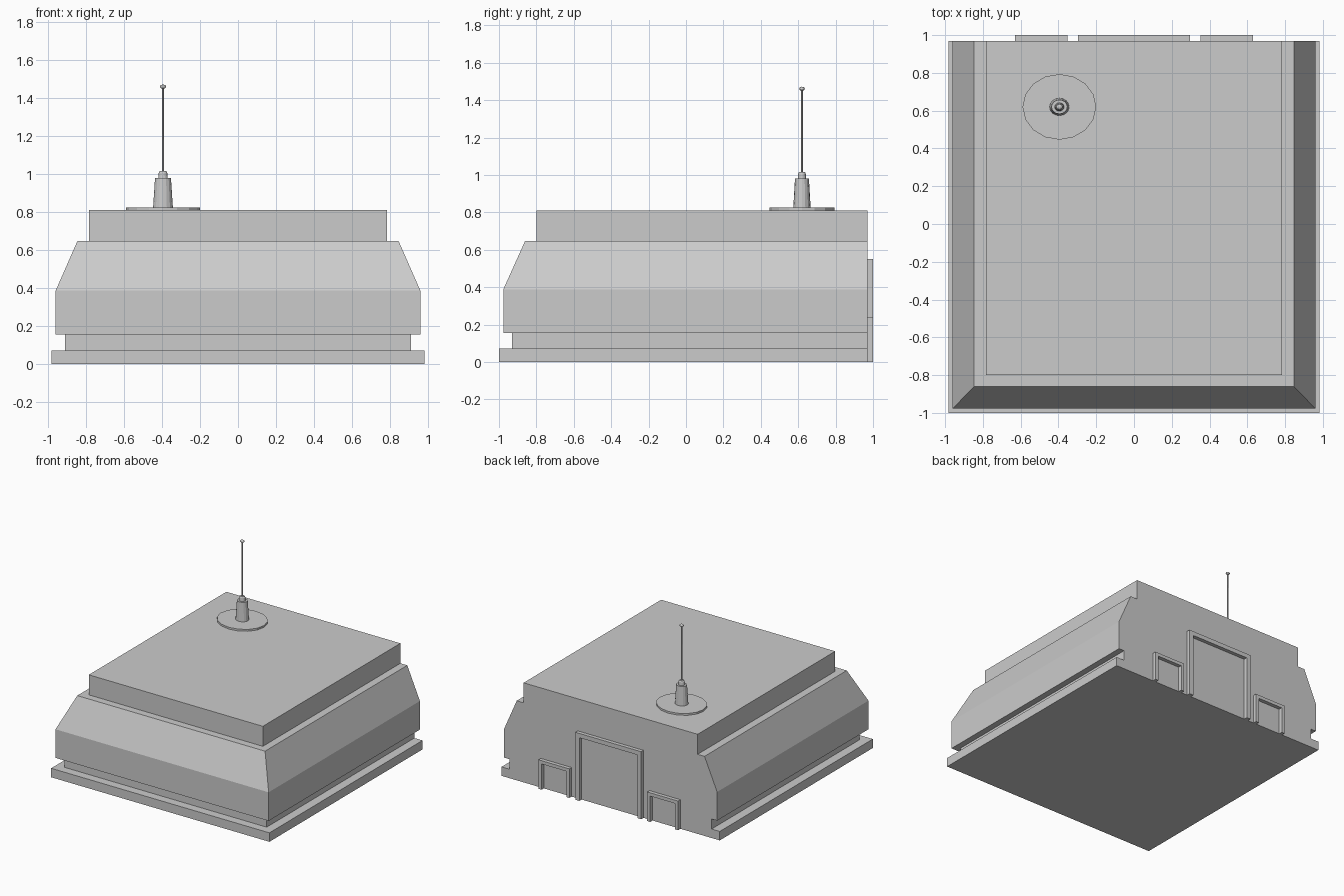
import bpy, bmesh, math
from mathutils import Matrix

if "Cube" in bpy.data.objects:
    bpy.data.objects.remove(bpy.data.objects["Cube"])

BACK = 0.97


def finish(name, bm):
    bmesh.ops.recalc_face_normals(bm, faces=bm.faces[:])
    me = bpy.data.meshes.new(name)
    bm.to_mesh(me)
    bm.free()
    ob = bpy.data.objects.new(name, me)
    bpy.context.collection.objects.link(ob)
    return ob


def building():
    # stepped profile: half width, front y, z; the back stays a flat wall
    prof = [(0.983, -1.0, 0), (0.983, -1.0, 0.073), (0.91, -0.93, 0.073),
            (0.91, -0.93, 0.155), (0.96, -0.977, 0.155), (0.96, -0.977, 0.388),
            (0.846, -0.86, 0.648), (0.784, -0.80, 0.648), (0.784, -0.80, 0.811)]
    bm = bmesh.new()
    rings = [[bm.verts.new(p) for p in ((-w, BACK, z), (-w, f, z), (w, f, z), (w, BACK, z))]
             for w, f, z in prof]
    for a, b in zip(rings, rings[1:]):
        for i in range(3):
            bm.faces.new((a[i], a[i + 1], b[i + 1], b[i]))
    bm.faces.new(rings[0])
    bm.faces.new(rings[-1])
    bm.faces.new([r[0] for r in rings] + [r[3] for r in reversed(rings)])
    return finish("building", bm)


def door_frame(name, x, half, height, t):
    # inverted U outline pushed out from the back wall
    pts = [(-half, 0), (-half, height), (half, height), (half, 0),
           (half - t, 0), (half - t, height - t), (t - half, height - t), (t - half, 0)]
    bm = bmesh.new()
    face = bm.faces.new([bm.verts.new((x + px, BACK, pz)) for px, pz in pts])
    ext = bmesh.ops.extrude_face_region(bm, geom=[face], use_keep_orig=True)
    verts = [v for v in ext["geom"] if isinstance(v, bmesh.types.BMVert)]
    bmesh.ops.translate(bm, verts=verts, vec=(0, 0.03, 0))
    return finish(name, bm)


def turned(name, prof, sides=16, squash=0.89):
    # stacked rings around the mast axis, slightly flattened in y
    bm = bmesh.new()
    rings = []
    for r, z in prof:
        rings.append([bm.verts.new((-0.395 + r * math.cos(2 * math.pi * i / sides),
                                    0.62 + squash * r * math.sin(2 * math.pi * i / sides), z))
                      for i in range(sides)])
    for a, b in zip(rings, rings[1:]):
        for i in range(sides):
            j = (i + 1) % sides
            bm.faces.new((a[i], a[j], b[j], b[i]))
    bm.faces.new(rings[0])
    bm.faces.new(rings[-1])
    return finish(name, bm)


building()

# Doorways on the back wall
door_frame("main_door_frame", 0, 0.296, 0.55, 0.035)
for side, x in (("left", -0.49), ("right", 0.49)):
    door_frame(side + "_door_frame", x, 0.139, 0.237, 0.027)

# Antenna
turned("antenna_plate", [(0.195, 0.811), (0.195, 0.826)])
turned("antenna_base", [(0.052, 0.826), (0.042, 0.98), (0.025, 0.98),
                        (0.023, 1.006), (0.018, 1.016)])
turned("antenna_rod", [(0.006, 1.016), (0.005, 1.455)], 8)

bm = bmesh.new()
bmesh.ops.create_uvsphere(bm, u_segments=12, v_segments=8, radius=1,
                          matrix=Matrix.Translation((-0.395, 0.62, 1.461))
                          @ Matrix.Diagonal((0.017, 0.015, 0.011, 1)))
finish("antenna_tip", bm)
